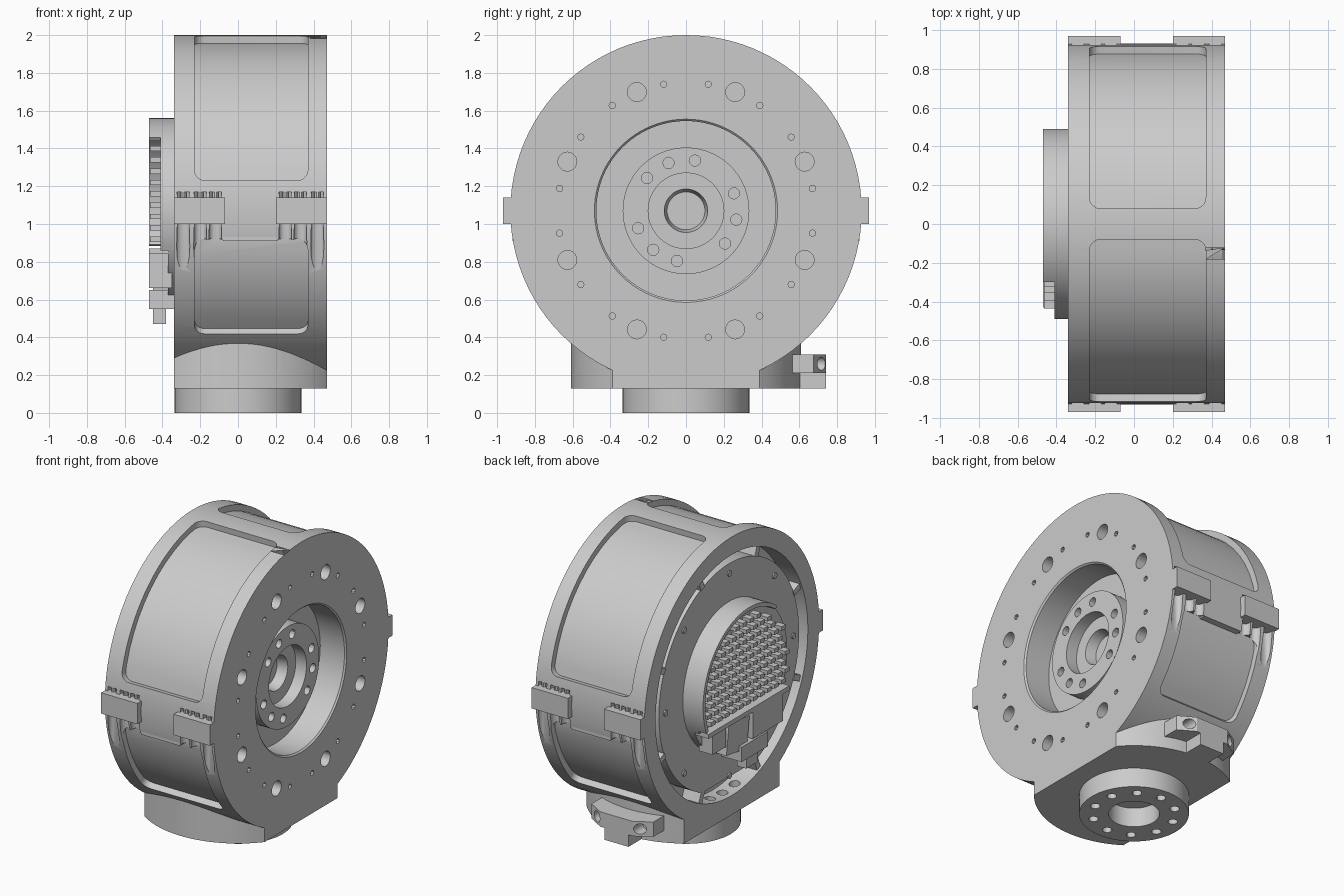
import bpy, bmesh
from math import sin, cos, radians
from mathutils import Vector, Matrix

if "Cube" in bpy.data.objects:
    bpy.data.objects.remove(bpy.data.objects["Cube"])

GREY = (0.6, 0.6, 0.6, 1)
metal = bpy.data.materials.new("light_grey_metal")
metal.use_nodes = True
metal.diffuse_color = GREY
metal.node_tree.nodes["Principled BSDF"].inputs["Base Color"].default_value = GREY

HUB = Vector((0, 0, 1.07))   # drum axis runs along x through this point
R = 0.93                     # drum radius
X0, X1 = -0.34, 0.47         # drum end faces
BOLT_X = (-0.29, -0.20, -0.12, 0.25, 0.33, 0.42)


def polar(radius, deg, x=0):
    return HUB + Vector((x, radius * cos(radians(deg)), radius * sin(radians(deg))))


def lathe(bm, profile, axis="X", centre=HUB, start=0, end=360, steps=96):
    """Revolve (height, radius) points about an axis; partial turns get caps."""
    full = end - start == 360
    rings = []
    for i in range(steps if full else steps + 1):
        a = radians(start + (end - start) * i / steps)
        ring = []
        for h, r in profile:
            c, s = r * cos(a), r * sin(a)
            p = {"X": (h, c, s), "Y": (c, h, s), "Z": (c, s, h)}[axis]
            ring.append(bm.verts.new(centre + Vector(p)))
        rings.append(ring)
    count = len(profile)
    solid_core = profile[0][1] == 0 and profile[-1][1] == 0
    for i in range(steps):
        a, b = rings[i], rings[(i + 1) % len(rings)]
        for j in range(count - 1 if solid_core else count):
            k = (j + 1) % count
            bm.faces.new((a[j], a[k], b[k], b[j]))
    if not full:
        bm.faces.new(rings[0])
        bm.faces.new(rings[-1])
    bmesh.ops.remove_doubles(bm, verts=[v for r in rings for v in r], dist=1e-5)


def rod(bm, axis, centre, radius, h0, h1, steps=16):
    lathe(bm, [(h0, 0), (h0, radius), (h1, radius), (h1, 0)], axis, Vector(centre), steps=steps)


def box(bm, xs, ys, zs, turn=0):
    lo, hi = Vector((xs[0], ys[0], zs[0])), Vector((xs[1], ys[1], zs[1]))
    m = Matrix.Translation((lo + hi) / 2) @ Matrix.Rotation(radians(turn), 4, "X")
    bmesh.ops.create_cube(bm, size=1, matrix=m @ Matrix.Diagonal((*(hi - lo), 1)))


def trim(bm, point, outward):
    """Slice off everything beyond a plane and close the cut."""
    cut = bmesh.ops.bisect_plane(bm, geom=bm.verts[:] + bm.edges[:] + bm.faces[:],
                                 plane_co=point, plane_no=outward, clear_outer=True)
    edges = [e for e in cut["geom_cut"] if isinstance(e, bmesh.types.BMEdge)]
    bmesh.ops.holes_fill(bm, edges=edges)


def finish(name, bm):
    bmesh.ops.recalc_face_normals(bm, faces=bm.faces)
    mesh = bpy.data.meshes.new(name)
    bm.to_mesh(mesh)
    bm.free()
    mesh.materials.append(metal)
    obj = bpy.data.objects.new(name, mesh)
    bpy.context.collection.objects.link(obj)
    return obj


def carve(obj, bm):
    """Subtract a cutter and bake the result."""
    cutter = finish("cutter", bm)
    mod = obj.modifiers.new("cut", "BOOLEAN")
    mod.operation, mod.solver, mod.object = "DIFFERENCE", "EXACT", cutter
    graph = bpy.context.evaluated_depsgraph_get()
    mesh = bpy.data.meshes.new_from_object(obj.evaluated_get(graph))
    obj.modifiers.clear()
    obj.data = mesh
    bpy.data.objects.remove(cutter)


# Drum with stepped recess on one end and an open cavity on the other
bm = bmesh.new()
lathe(bm, [(0.22, 0), (0.22, 0.10), (0.29, 0.115), (0.29, 0.2), (0.37, 0.2), (0.37, 0.335),
           (0.28, 0.335), (0.28, 0.475), (0.46, 0.475), (X1, 0.485), (X1, R), (X0, R),
           (X0, 0.81), (-0.2, 0.81), (-0.2, 0)])
drum = finish("drum", bm)

# Four rounded pockets around the rim
bm = bmesh.new()
for start, end in ((10, 85), (95, 170), (189.5, 224.5), (315.5, 350.5)):
    lathe(bm, [(-0.23, 0.89), (-0.23, 1.0), (0.37, 1.0), (0.37, 0.89)],
          start=start, end=end, steps=round((end - start) / 6))
bmesh.ops.recalc_face_normals(bm, faces=bm.faces)
corners = [e for e in bm.edges
           if abs(e.calc_length() - 0.11) < 1e-4 and e.calc_face_angle(0) > 1]
bmesh.ops.bevel(bm, geom=corners, offset=0.055, segments=5, profile=0.5, affect="EDGES")
carve(drum, bm)

# Face bolt holes, hub holes, lug clearance grooves and cavity drain holes
bm = bmesh.new()
for i in range(8):
    a = 22.5 + 45 * i
    rod(bm, "X", polar(0.68, a), 0.05, 0.37, 0.6, 20)
    for off in (-12.5, 12.5):
        rod(bm, "X", polar(0.68, a + off), 0.017, 0.4, 0.6, 8)
for group in (-10, 110, 230):
    for off in (-30, 0, 30):
        rod(bm, "X", polar(0.27, group + off), 0.03, 0.31, 0.45, 12)
for side in (-1, 1):
    for x in BOLT_X:
        rod(bm, "Z", (x, side * 0.911, 0), 0.035, 0.7, 1.17)
for y in (-0.13, 0, 0.13):
    rod(bm, "Z", (-0.27, y, 0), 0.035, 0.18, 0.4)
carve(drum, bm)

# Round base trimmed to the drum width and saddled under it
bm = bmesh.new()
rod(bm, "Z", (0, 0, 0), 0.61, 0.13, 0.5, 96)
trim(bm, (X1, 0, 0), (1, 0, 0))
trim(bm, (X0, 0, 0), (-1, 0, 0))
base = finish("base", bm)
bm = bmesh.new()
rod(bm, "X", HUB, 0.925, -1, 1, 96)
carve(base, bm)

# Mounting flange with bolt holes
bm = bmesh.new()
lathe(bm, [(0, 0.155), (0, 0.335), (0.14, 0.335), (0.14, 0.155)], "Z", Vector(), steps=64)
flange = finish("flange", bm)
bm = bmesh.new()
for i in range(10):
    a = radians(36 * i + 18)
    rod(bm, "Z", (0.255 * cos(a), 0.255 * sin(a), 0), 0.03, -0.1, 0.08, 12)
carve(flange, bm)

# Side lugs, their bolts and the plate between them
for side, label in ((-1, "front"), (1, "back")):
    bm = bmesh.new()
    ys = sorted((side * 0.88, side * 0.97))
    for xs in ((X0, -0.07), (0.20, X1)):
        box(bm, xs, ys, (1.0, 1.14))
    finish(label + "_lugs", bm)
    bm = bmesh.new()
    for x in BOLT_X:
        rod(bm, "Z", (x, side * 0.905, 0), 0.017, 1.1, 1.17, 10)
    finish(label + "_lug_bolts", bm)
    bm = bmesh.new()
    box(bm, (-0.08, 0.21), sorted((side * 0.87, side * 0.919)), (0.91, 1.0))
    finish(label + "_plate", bm)

# Foot bracket on the back
bm = bmesh.new()
box(bm, (-0.23, 0.23), (0.56, 0.74), (0.21, 0.31))
for s in (-1, 1):
    trim(bm, (s * 0.12, 0.74, 0), (s * 0.5, 0.85, 0))
bracket = finish("bracket", bm)
bm = bmesh.new()
for x in (-0.16, 0.16):
    rod(bm, "Y", (x, 0, 0.26), 0.035, 0.64, 0.9)
carve(bracket, bm)
bm = bmesh.new()
box(bm, (-0.09, 0.09), (0.56, 0.74), (0.13, 0.21))
finish("bracket_key", bm)

# Inner plate with clips and screw heads in the cavity
bm = bmesh.new()
rod(bm, "X", HUB, 0.745, -0.32, -0.19, 96)
trim(bm, (0, 0, 0.38), (0, 0, -1))
finish("inner_plate", bm)
bm = bmesh.new()
for i in range(8):
    c = polar(0.78, 45 * i + 22.5)
    box(bm, (-0.325, -0.19), (c.y - 0.04, c.y + 0.04), (c.z - 0.02, c.z + 0.02), 45 * i + 22.5)
    rod(bm, "X", polar(0.68, 45 * i), 0.02, -0.33, -0.3, 10)
finish("clips_and_screws", bm)

# Heat sink: round pad, raised upper part, partial wall, pins
bm = bmesh.new()
rod(bm, "X", HUB, 0.488, -0.37, -0.25, 96)
finish("heat_sink_pad", bm)
bm = bmesh.new()
rod(bm, "X", HUB, 0.49, -0.41, -0.31, 96)
trim(bm, (0, 0, 0.86), (0, 0, -1))
finish("heat_sink_body", bm)
bm = bmesh.new()
lathe(bm, [(-0.47, 0.465), (-0.47, 0.49), (-0.41, 0.49), (-0.41, 0.465)],
      start=-22.5, end=127.5, steps=40)
finish("heat_sink_wall", bm)
bm = bmesh.new()
for row in range(10):
    z = 0.92 + 0.06 * row
    for col in range(-6, 7):
        y = 0.075 * col + (0.037 if row % 2 else 0)
        if y * y + (z - HUB.z) ** 2 < 0.43 ** 2:
            box(bm, (-0.465, -0.40), (y - 0.022, y + 0.022), (z - 0.014, z + 0.014))
finish("heat_sink_pins", bm)

# Connector blocks below the heat sink
bm = bmesh.new()
box(bm, (-0.47, -0.35), (-0.43, 0.43), (0.84, 0.87))
box(bm, (-0.47, -0.35), (-0.36, -0.04), (0.66, 0.84))
box(bm, (-0.45, -0.35), (-0.02, 0.2), (0.62, 0.83), 8)
box(bm, (-0.45, -0.35), (0.22, 0.36), (0.70, 0.84))
box(bm, (-0.47, -0.30), (-0.2, 0.08), (0.55, 0.65))
box(bm, (-0.45, -0.38), (-0.12, 0.0), (0.47, 0.57))
finish("connector_blocks", bm)

# Smooth curved surfaces, keep hard edges
for obj in bpy.context.collection.objects:
    if obj.type == "MESH" and metal.name in obj.data.materials:
        bpy.ops.object.select_all(action="DESELECT")
        obj.select_set(True)
        bpy.context.view_layer.objects.active = obj
        bpy.ops.object.shade_smooth_by_angle(angle=radians(30))
